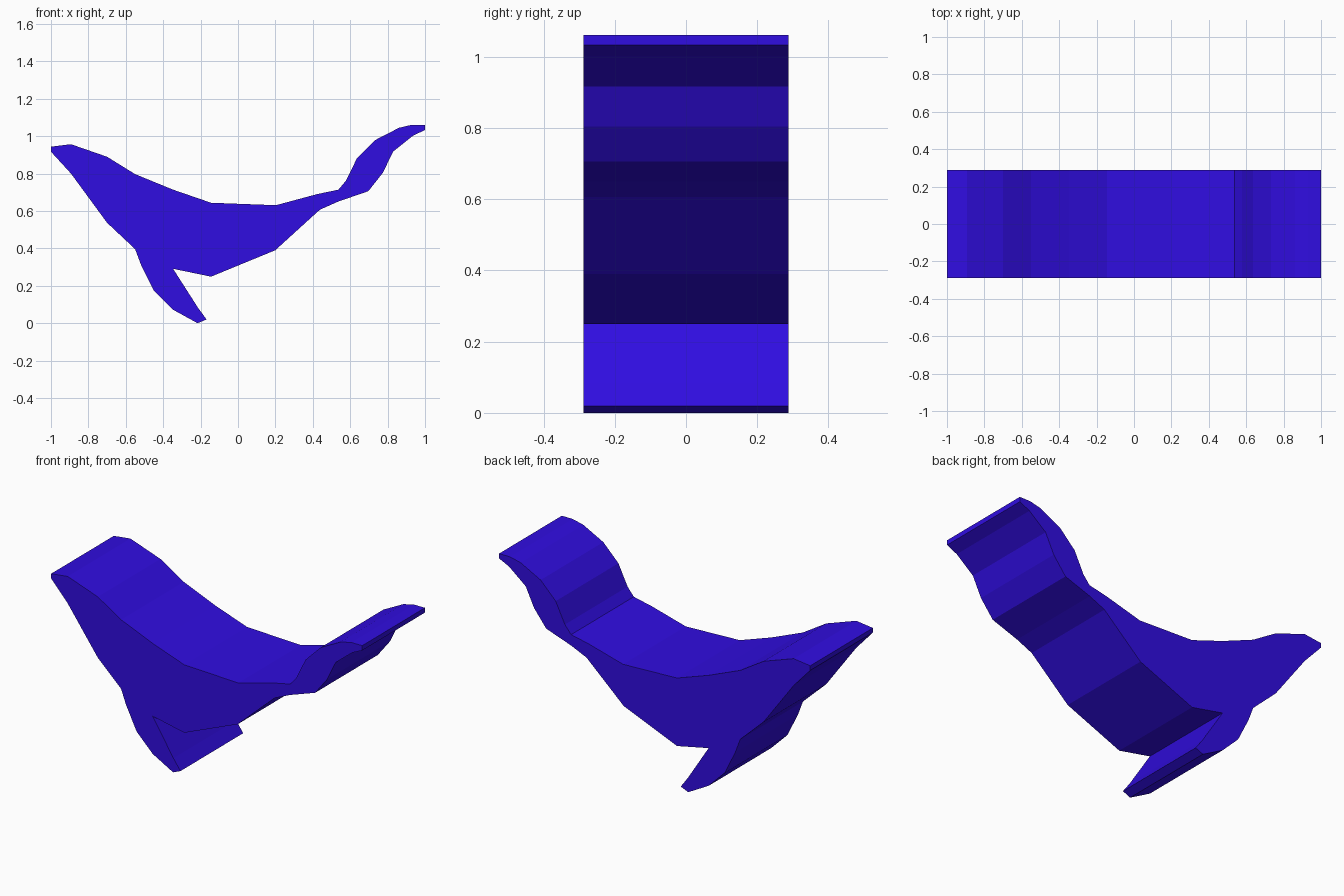
import bpy, bmesh

if "Cube" in bpy.data.objects:
    bpy.data.objects.remove(bpy.data.objects["Cube"])

HALF_WIDTH = 0.288

# One flat blue for the whole model
blue = bpy.data.materials.new("deep blue")
blue.diffuse_color = (0.030, 0.004, 0.75, 1)
blue.use_nodes = True
blue.node_tree.nodes["Principled BSDF"].inputs["Base Color"].default_value = blue.diffuse_color

# Whale side outline (x, z): back, tail fluke, belly, flipper, jaw
back = [(-1, .944), (-.893, .957), (-.70, .89), (-.55, .797), (-.347, .714),
        (-.144, .644), (.203, .631), (.422, .69), (.537, .714)]
fluke = [(.577, .762), (.636, .882), (.733, .979), (.861, 1.045), (.93, 1.061),
         (1, 1.061), (1, 1.033), (.936, 1.003), (.829, .917), (.775, .805),
         (.697, .706)]
belly = [(.535, .65), (.438, .607), (.199, .39), (-.144, .249), (-.347, .291)]
flipper = [(-.214, .083), (-.168, .02), (-.216, 0), (-.347, .072),
           (-.45, .174), (-.519, .313)]
jaw = [(-.55, .396), (-.70, .537), (-.893, .80), (-1, .917)]

# Extrude the outline across the full width
bm = bmesh.new()
face = bm.faces.new([bm.verts.new((x, -HALF_WIDTH, z))
                     for x, z in back + fluke + belly + flipper + jaw])
ext = bmesh.ops.extrude_face_region(bm, geom=[face], use_keep_orig=True)
moved = [g for g in ext["geom"] if isinstance(g, bmesh.types.BMVert)]
bmesh.ops.translate(bm, verts=moved, vec=(0, 2 * HALF_WIDTH, 0))
bmesh.ops.recalc_face_normals(bm, faces=bm.faces)

mesh = bpy.data.meshes.new("whale_body")
bm.to_mesh(mesh)
bm.free()
mesh.materials.append(blue)
body = bpy.data.objects.new("whale_body", mesh)
bpy.context.collection.objects.link(body)
